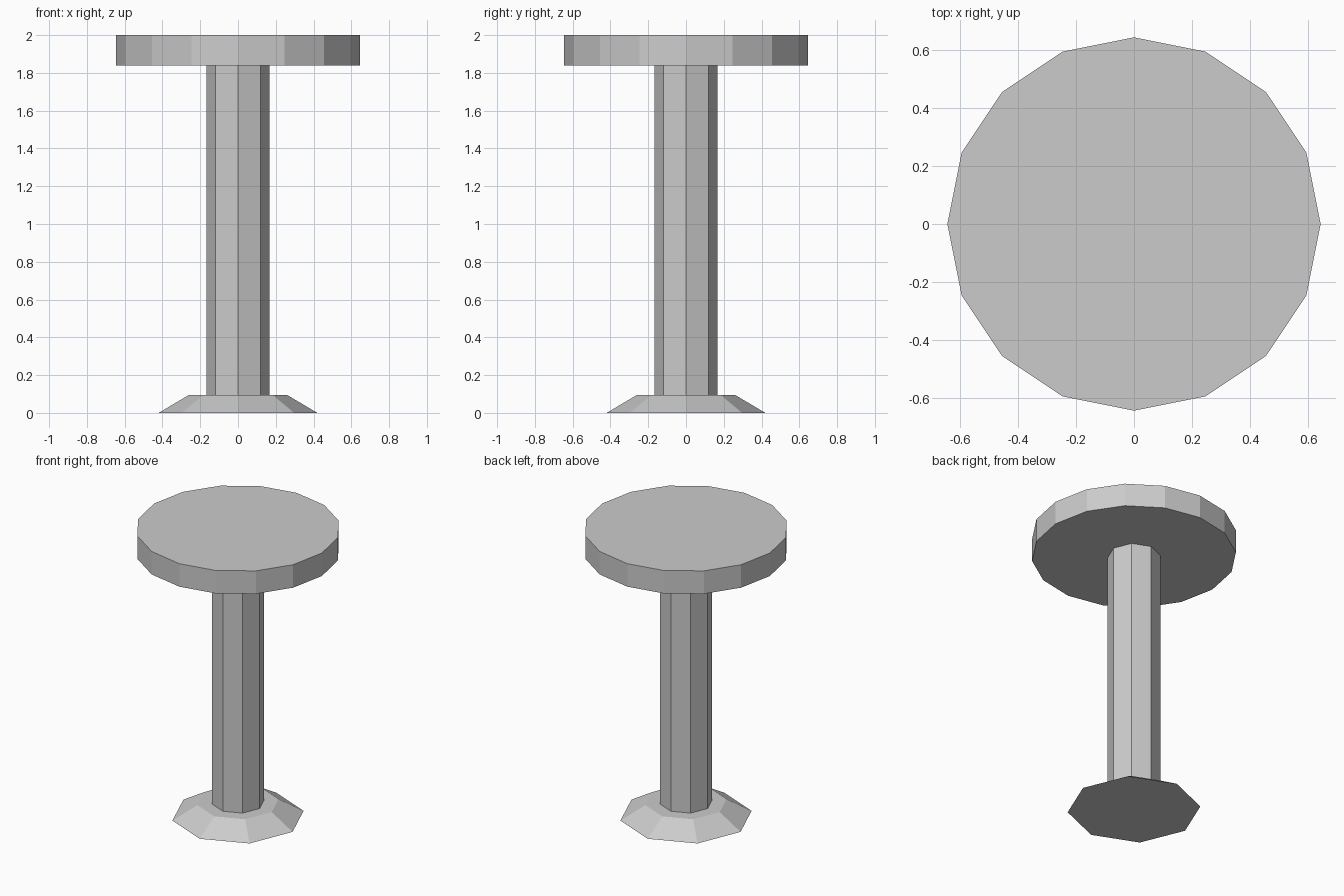
import bpy

cube = bpy.data.objects.get("Cube")
if cube:
    bpy.data.objects.remove(cube, do_unlink=True)

grey = bpy.data.materials.new("light_grey")
grey.use_nodes = True
colour = (0.6, 0.6, 0.6, 1)
grey.diffuse_color = colour
grey.node_tree.nodes["Principled BSDF"].inputs["Base Color"].default_value = colour


def prism(name, sides, r_bottom, r_top, z_bottom, z_top):
    """Flat-shaded upright prism or frustum with corners on the x and y axes."""
    bpy.ops.mesh.primitive_cone_add(
        vertices=sides, radius1=r_bottom, radius2=r_top,
        depth=z_top - z_bottom, location=(0, 0, (z_bottom + z_top) / 2))
    part = bpy.context.object
    part.name = part.data.name = name
    part.data.materials.append(grey)
    return part


# Flared foot, octagonal column and round seat
prism("foot", 8, 0.42, 0.26, 0, 0.095)
prism("column", 8, 0.167, 0.167, 0.095, 1.84)
prism("seat", 16, 0.645, 0.645, 1.84, 2)
